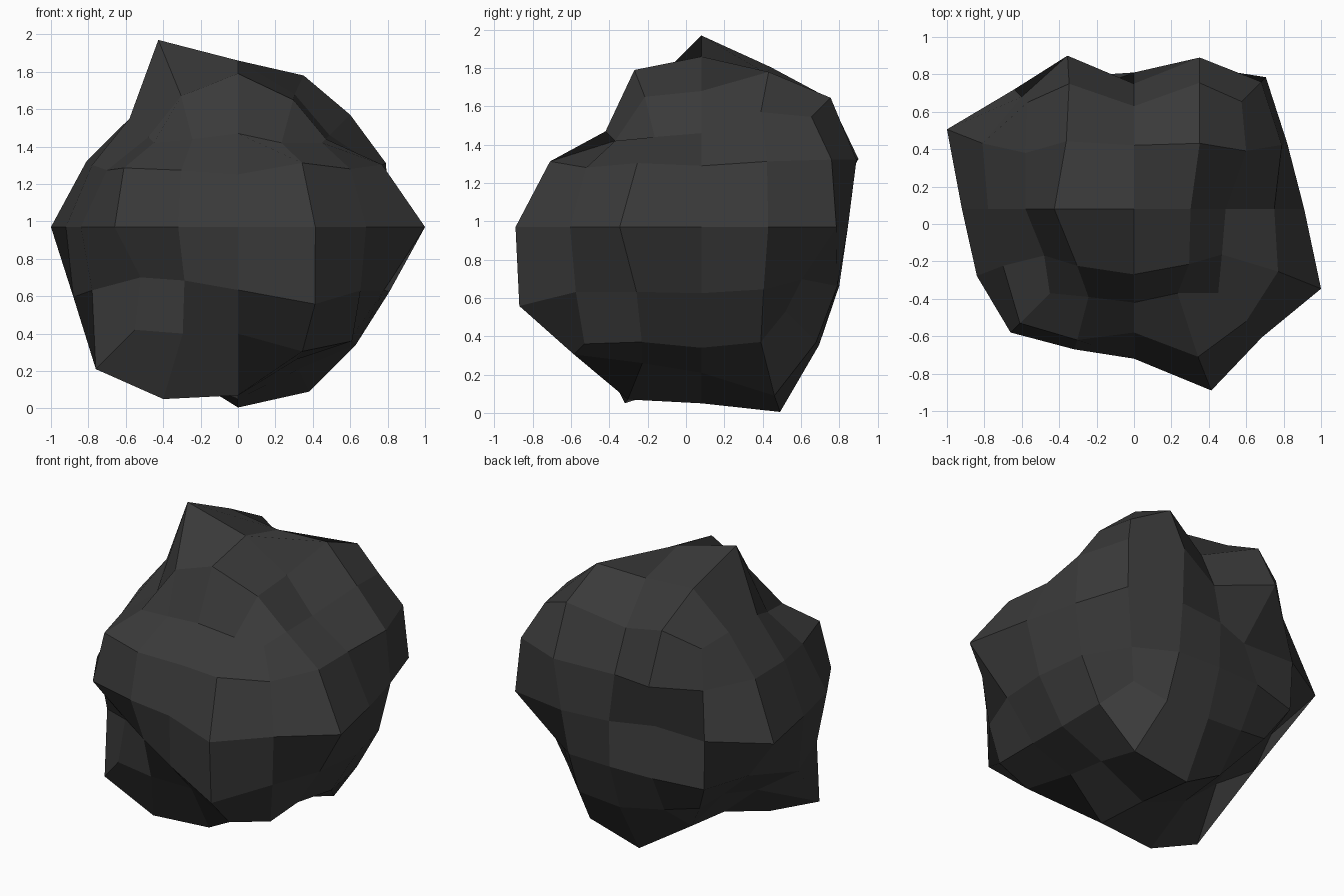
import bpy
from mathutils import Vector

if "Cube" in bpy.data.objects:
    bpy.data.objects.remove(bpy.data.objects["Cube"])

# Relief of the boulder: a cube smoothed into 4 x 4 quads per side, each point pushed
# in or out from the core. One list per level, bottom to top, front row to back row.
CORE = Vector((0, 0.08, 0.97))
RELIEF = {
    -2: [.55, .57, .57, .665, .61,  .76, .92, .90, .71, .60,  .58, .79, .92, .76, .63,
         .52, .76, .965, .88, .60,  .52, .57, .615, .60, .44],
    -1: [.52, .66, .79, .95, .655,  .78, .78,  .88, .81,  .74, .75,
         .63, .71, .72, .71, .525],
    0: [.66, .75, .80, .97, .685,  .84, 1.0,  .92, .91,  1.0, .82,
        .64, .63, .73, .765, .705],
    1: [.61, .70, .66, .79, .60,  .70, .77,  .78, .75,  .81, .79,
        .60, .82, .67, .81, .68],
    2: [.45, .47, .50, .45, .45,  .48, .70, .82, .68, .47,  .58, 1.0, .89, .71, .49,
        .58, .835, .80, .81, .60,  .57, .67, .55, .675, .575],
}
STEPS = range(-2, 3)

# How far each point reaches from the core, by grid cell
reach = {}
for k in STEPS:
    values = iter(RELIEF[k])
    for j in STEPS:
        for i in STEPS:
            if max(abs(i), abs(j), abs(k)) == 2:
                reach[i, j, k] = next(values)


def grid_cell(direction):
    steps = (0 if abs(c) < 0.2 else 1 if abs(c) < 0.75 else 2 for c in direction)
    return tuple(s if c > 0 else -s for s, c in zip(steps, direction))


# Smoothed cube
bpy.ops.mesh.primitive_cube_add(size=2)
boulder = bpy.context.object
boulder.name = "boulder"
smooth = boulder.modifiers.new("round", 'SUBSURF')
smooth.levels = 2
bpy.ops.object.modifier_apply(modifier=smooth.name)

# Push every point to its relief
for vertex in boulder.data.vertices:
    direction = vertex.co / max(abs(c) for c in vertex.co)
    vertex.co = CORE + direction * reach[grid_cell(direction)]
for face in boulder.data.polygons:
    face.use_smooth = False

# Dark stone
stone = bpy.data.materials.new("dark_stone")
stone.diffuse_color = (0.042, 0.042, 0.042, 1)
stone.use_nodes = True
stone.node_tree.nodes["Principled BSDF"].inputs["Base Color"].default_value = stone.diffuse_color
boulder.data.materials.append(stone)
